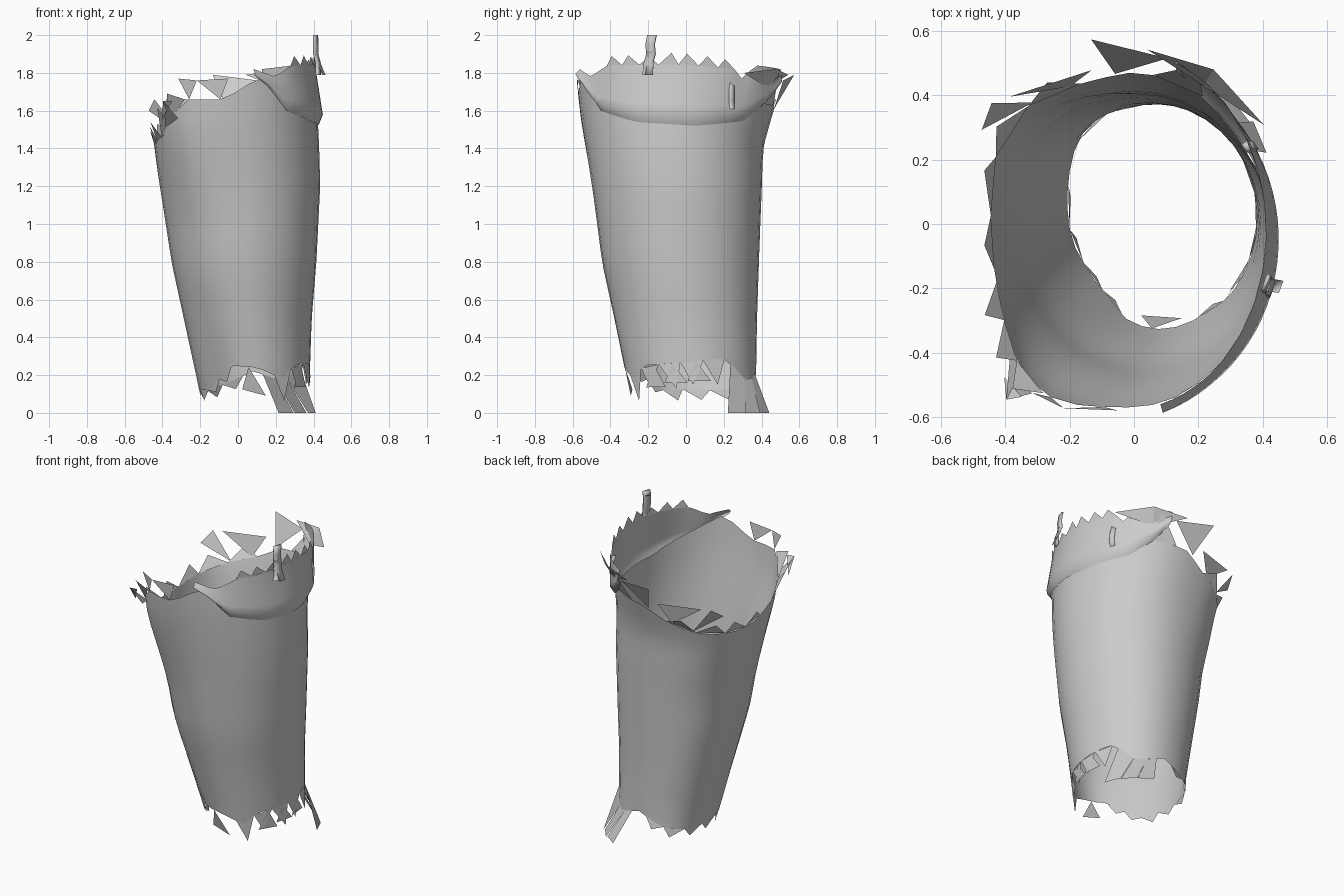
import bpy, bmesh, math, random
from mathutils import Vector

if "Cube" in bpy.data.objects:
    bpy.data.objects.remove(bpy.data.objects["Cube"])

random.seed(4)

# z, x min, x max, y min, y max of the leg tube
PROFILE = [(0.0, -.18, .40, -.28, .41), (.2, -.22, .38, -.32, .37), (.5, -.285, .39, -.38, .375),
           (.8, -.35, .415, -.445, .385), (1.2, -.41, .435, -.495, .40), (1.4, -.435, .43, -.525, .405),
           (1.6, -.445, .42, -.555, .46), (1.8, -.455, .41, -.575, .53), (2.0, -.46, .41, -.58, .56)]
# angle (0 = +x, -90 = front) and height of the ragged rims
TOP = [(-180, 1.42), (-150, 1.46), (-135, 1.55), (-124, 1.66), (-97, 1.66), (-72, 1.78), (-50, 1.68),
       (-20, 1.57), (10, 1.54), (40, 1.56), (60, 1.64), (90, 1.62), (110, 1.54), (135, 1.47), (160, 1.43), (180, 1.42)]
BOTTOM = [(-180, .12), (-150, .12), (-125, .2), (-110, .25), (-85, .24), (-60, .18), (-45, .25),
          (0, .27), (35, .29), (46, .2), (60, .17), (90, .22), (120, .15), (150, .12), (180, .12)]
BAND_LOW = [(-76, 1.79), (-66, 1.73), (-52, 1.60), (-25, 1.54), (12, 1.52), (45, 1.545), (62, 1.64), (70, 1.74)]
BAND_TOP = [(-76, 1.82), (-60, 1.78), (-45, 1.84), (0, 1.845), (30, 1.82), (36, 1.77), (44, 1.84), (70, 1.82)]


def lerp(table, t, col=1):
    for a, b in zip(table, table[1:]):
        if t <= b[0]:
            f = max(0, (t - a[0]) / (b[0] - a[0]))
            return a[col] + (b[col] - a[col]) * f
    return table[-1][col]


def wrap(a):
    return (a + 180) % 360 - 180


def bump(ang, at, width):
    return math.exp(-(wrap(ang - at) / width) ** 2)


def surf(ang, z, off=0.0):
    """Point on the tube surface, pushed outward by off."""
    x0, x1, y0, y1 = (lerp(PROFILE, z, c) for c in (1, 2, 3, 4))
    t = math.radians(ang)
    high = min(max((z - 1.0) / .5, 0), 1)
    low = min(max((.7 - z) / .5, 0), 1)
    off += (.06 * high - .03 * low) * bump(ang, -128, 24) + (.03 + .045 * high) * bump(ang, 138, 26)
    c, s = math.cos(t), math.sin(t)
    return Vector(((x0 + x1) / 2 + ((x1 - x0) / 2 + off) * c,
                   (y0 + y1) / 2 + ((y1 - y0) / 2 + off) * s, z))


def finish(name, bm, smooth=True):
    me = bpy.data.meshes.new(name)
    bm.to_mesh(me)
    bm.free()
    ob = bpy.data.objects.new(name, me)
    bpy.context.collection.objects.link(ob)
    for p in me.polygons:
        p.use_smooth = smooth
    return ob


def sheet(name, angles, rows, low, top, off, closed=False):
    """Curved sheet between two height tables."""
    bm = bmesh.new()
    grid = []
    for a in angles:
        lo, hi = lerp(low, a), lerp(top, a)
        grid.append([bm.verts.new(surf(a, lo + (hi - lo) * r / rows, off(r / rows))) for r in range(rows + 1)])
    pairs = list(zip(grid, grid[1:])) + ([(grid[-1], grid[0])] if closed else [])
    for g, h in pairs:
        for r in range(rows):
            bm.faces.new((g[r], h[r], h[r + 1], g[r + 1]))
    return finish(name, bm)


def tri(bm, *pts):
    bm.faces.new([bm.verts.new(surf(*p)) for p in pts])


def fringe(bm, table, a0, a1, step, height, flare=0.0, hang=False):
    """Row of torn triangles along a rim; hang = touching the rim only with a tip."""
    a = a0
    while a < a1 - step * .4:
        h = height * random.uniform(.8, 1.15)
        b, m = a + step, a + step * random.uniform(.3, .7)
        za, zb, zm = (lerp(table, wrap(q)) for q in (a, b, m))
        if hang:
            tri(bm, (m, zm), (b, zb + h, flare), (a, za + h * .9, flare))
        else:
            tri(bm, (a, za), (b, zb), (m, zm + h, flare))
        a = b


# torn trouser leg
sheet("leg_tube", range(-180, 180, 10), 14, BOTTOM, TOP, lambda f: 0, True)
# waistband wrapped round the outer hip: folded lower lip, bulging, drawn in at the top
sheet("waistband", [-76 + i * 146 / 30 for i in range(31)], 6, BAND_LOW, BAND_TOP,
      lambda f: .004 if f == 0 else .034 - .034 * f)

# torn strips on the upper rim
bm = bmesh.new()
fringe(bm, BAND_TOP, -46, 34, 11, .055)
fringe(bm, TOP, -165, -124, 14, .10, .05)
fringe(bm, TOP, 110, 190, 20, .07, .02)
tri(bm, (96, 1.61), (103, 1.79, .05), (74, 1.76, .02))
tri(bm, (80, 1.63), (62, 1.80, .03), (58, 1.64))
tri(bm, (82, 1.79, .02), (56, 1.82, .05), (58, 1.72, .01))
tri(bm, (56, 1.82, .05), (58, 1.72, .01), (32, 1.80, .07))
tri(bm, (114, 1.53), (135, 1.66, .02), (105, 1.66))
tri(bm, (128, 1.49), (140, 1.66, .05), (147, 1.60, .05))
tri(bm, (-142, 1.51), (-126, 1.56, .03), (-131, 1.65, .09))
tri(bm, (-131, 1.65, .09), (-128, 1.65, .05), (-136, 1.55, .06))
tri(bm, (-100, 1.66), (-114, 1.76, .01), (-94, 1.77))
tri(bm, (-120, 1.66), (-114, 1.76, .01), (-126, 1.77, .01))
finish("upper_torn_edge", bm, False)

# torn strips on the lower hem
bm = bmesh.new()
fringe(bm, BOTTOM, -68, 34, 20, -.12)
fringe(bm, BOTTOM, -46, 18, 21, -.11, 0, True)
fringe(bm, BOTTOM, -104, -80, 24, -.16, 0, True)
fringe(bm, BOTTOM, -170, -112, 19, -.05)
fringe(bm, BOTTOM, 100, 190, 22, -.05)
# long back strip reaching the ground
for a, b, c, d in ((38, 54, 24, 40), (54, 68, 40, 56), (68, 80, 56, 72)):
    bm.faces.new([bm.verts.new(surf(*p)) for p in
                  ((a, lerp(BOTTOM, a)), (b, lerp(BOTTOM, b)), (d, .0, .05), (c, .0, .04))])
finish("hem_torn_edge", bm, False)


# belt loops: small bent straps
def belt_loop(name, path, width, thick, turn):
    bm = bmesh.new()
    side = Vector((-math.sin(turn), math.cos(turn), 0)) * width / 2
    out = Vector((math.cos(turn), math.sin(turn), 0)) * thick / 2
    rings = [[bm.verts.new(Vector(p) + side * i + out * j) for i, j in ((-1, -1), (1, -1), (1, 1), (-1, 1))]
             for p in path]
    for r, q in zip(rings, rings[1:]):
        for k in range(4):
            bm.faces.new((r[k], r[(k + 1) % 4], q[(k + 1) % 4], q[k]))
    bm.faces.new(rings[0])
    bm.faces.new(rings[-1])
    finish(name, bm)


belt_loop("front_belt_loop", [(.425, -.205, 1.79), (.425, -.2, 1.85), (.412, -.185, 1.90), (.412, -.19, 1.95),
                              (.41, -.18, 2.0)], .05, .012, -.35)
belt_loop("front_belt_loop_tail", [(.405, -.19, 1.97), (.425, -.19, 1.86), (.455, -.195, 1.79)], .04, .004, -.35)
belt_loop("rear_belt_loop", [(.362, .24, 1.61), (.37, .24, 1.65), (.365, .24, 1.70), (.35, .24, 1.75)],
          .03, .02, .6)
